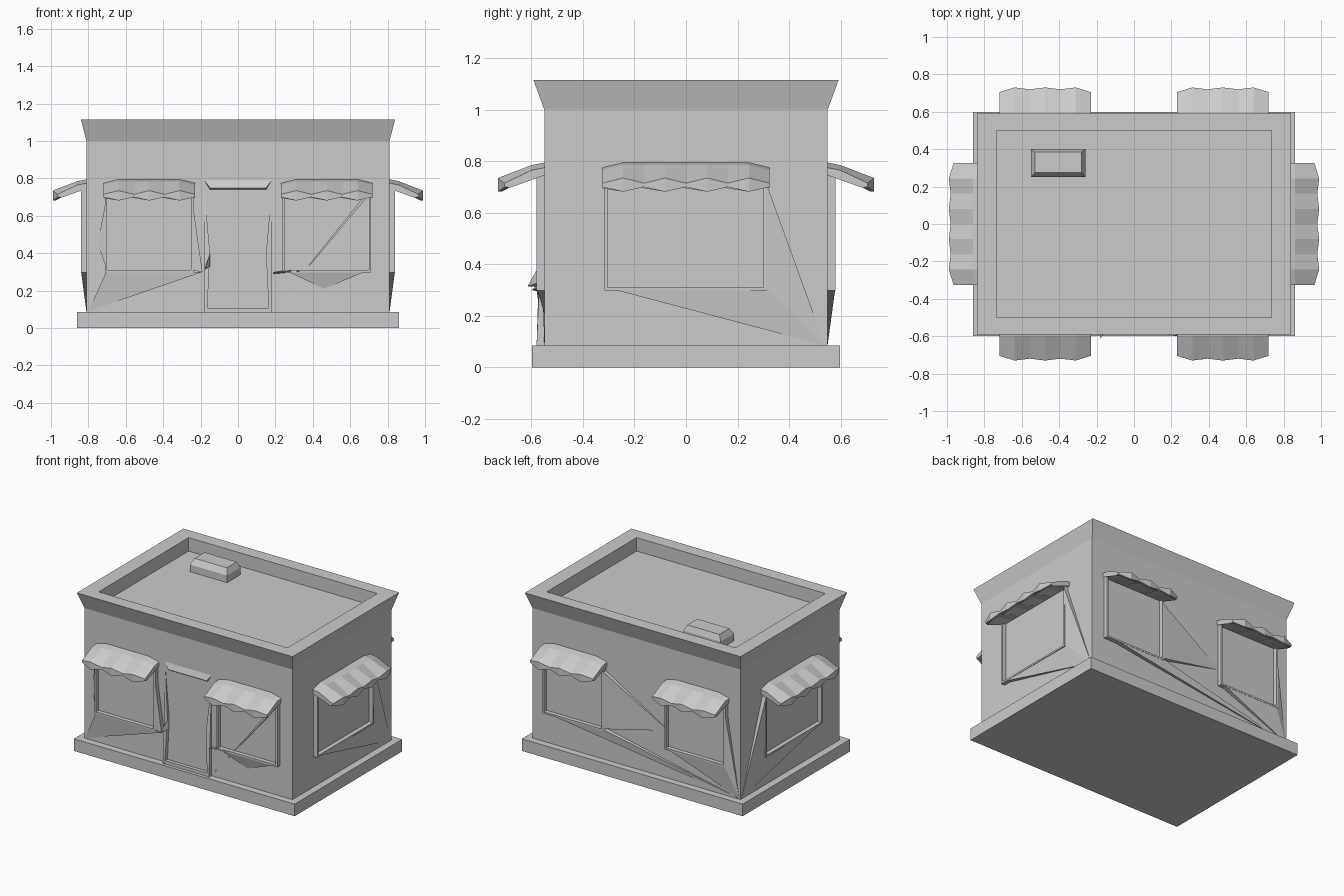
import bpy, bmesh
from mathutils import Vector

if "Cube" in bpy.data.objects:
    bpy.data.objects.remove(bpy.data.objects["Cube"])

grey = bpy.data.materials.new("light_grey")
grey.diffuse_color = (0.6, 0.6, 0.6, 1)
grey.use_nodes = True
grey.node_tree.nodes["Principled BSDF"].inputs["Base Color"].default_value = grey.diffuse_color

WX, WY = 0.81, 0.55          # wall half sizes
SIDES = {                    # (along wall, out from wall, height) -> world
    "front": lambda u, d, z: (u, -WY - d, z),
    "back": lambda u, d, z: (u, WY + d, z),
    "right": lambda u, d, z: (WX + d, u, z),
    "left": lambda u, d, z: (-WX - d, u, z),
}


def finish(name, bm):
    bmesh.ops.recalc_face_normals(bm, faces=bm.faces)
    me = bpy.data.meshes.new(name)
    bm.to_mesh(me)
    bm.free()
    me.materials.append(grey)
    ob = bpy.data.objects.new(name, me)
    bpy.context.collection.objects.link(ob)
    return ob


def loft(name, rings):
    """Skin a list of closed rings and cap both ends."""
    bm = bmesh.new()
    vs = [[bm.verts.new(p) for p in r] for r in rings]
    n = len(vs[0])
    for a, b in zip(vs, vs[1:]):
        for i in range(n):
            j = (i + 1) % n
            bm.faces.new((a[i], a[j], b[j], b[i]))
    bm.faces.new(vs[0])
    bm.faces.new(vs[-1])
    return finish(name, bm)


def rect(hx, hy, z, cx=0, cy=0):
    return [(cx - hx, cy - hy, z), (cx + hx, cy - hy, z),
            (cx + hx, cy + hy, z), (cx - hx, cy + hy, z)]


def solid(name, side, pts):
    """Convex solid from wall-local points."""
    bm = bmesh.new()
    for p in pts:
        bm.verts.new(SIDES[side](*p))
    bmesh.ops.convex_hull(bm, input=bm.verts)
    return finish(name, bm)


def wedge(side, *tri):
    """Sloping triangle of wall surface standing out from the wall."""
    solid(side + "_wall_wedge", side,
          list(tri) + [(u, -0.01, z) for u, d, z in tri])


def bar(name, side, u0, u1, z0, z1, d):
    solid(name, side, [(u, e, z) for u in (u0, u1) for z in (z0, z1) for e in (-0.01, d)])


def awning(side, u0, u1, cols):
    """Sloped canopy with a wavy hanging lip."""
    rings = []
    for i in range(cols + 1):
        u = u0 + (u1 - u0) * i / cols
        end = i in (0, cols)
        odd = i % 2
        out = 0.165 + (0.015 if odd else 0.005) - (0.015 if end else 0)
        top = 0.775 if end else 0.795
        lip = 0.735 if odd else 0.715
        low = 0.682 if odd else 0.70
        ring = [(0, top), (0.05, top - 0.01), (out, lip), (out, low),
                (out - 0.015, low), (out - 0.015, lip - 0.02), (0, 0.745)]
        rings.append([SIDES[side](u, d, z) for d, z in ring])
    loft(side + "_awning", rings)


def window(side, u0, u1):
    t = 0.012
    bar(side + "_window_frame_a", side, u0 - t, u0, 0.30, 0.75, 0.03)
    bar(side + "_window_frame_b", side, u1, u1 + t, 0.30, 0.75, 0.03)
    bar(side + "_window_sill", side, u0 - t, u1 + t, 0.298, 0.31, 0.03)


# Plinth, and walls with flared cornice and sunken roof
loft("plinth", [rect(0.86, 0.598, 0), rect(0.86, 0.598, 0.085)])
loft("walls", [rect(WX, WY, 0.08), rect(WX, WY, 1.0), rect(0.84, 0.592, 1.115),
               rect(0.735, 0.50, 1.115), rect(0.735, 0.50, 1.02)])

# Rooftop unit
loft("roof_unit", [rect(0.145, 0.075, 1.015, -0.405, 0.325),
                   rect(0.145, 0.075, 1.07, -0.405, 0.325),
                   rect(0.125, 0.055, 1.11, -0.405, 0.33)])

# Windows and awnings
for s in ("front", "back"):
    for k in (-1, 1):
        a, b = sorted((k * 0.25, k * 0.70))
        window(s, a, b)
        a, b = sorted((k * 0.23, k * 0.72))
        awning(s, a, b, 6)
for s in ("left", "right"):
    window(s, -0.305, 0.30)
    awning(s, -0.325, 0.325, 8)
    # warped wall running from the window to the back corner
    c = (0.54, 0, 0.085)
    wedge(s, (-0.31, 0.03, 0.31), (0.31, 0.025, 0.31), c)
    wedge(s, (0.31, 0.025, 0.31), (0.31, 0.03, 0.72), c)

# Warped front wall
wedge("front", (-0.70, 0.03, 0.31), (-0.19, 0.03, 0.30), (-0.80, 0, 0.09))
wedge("front", (-0.19, 0.03, 0.30), (-0.25, 0.03, 0.72), (-0.25, 0.03, 0.31))
wedge("front", (-0.70, 0.03, 0.31), (-0.70, 0.03, 0.72), (-0.75, 0, 0.45))
wedge("front", (0.25, 0.03, 0.31), (0.70, 0.03, 0.31), (0.46, 0, 0.21))
wedge("front", (0.18, 0, 0.09), (0.69, 0.02, 0.70), (0.67, 0.02, 0.70))

# Warped back wall
c = (-0.80, 0, 0.09)
wedge("back", (0.70, 0.03, 0.31), (0.25, 0.03, 0.31), c)
wedge("back", (0.25, 0.03, 0.31), (0.25, 0.03, 0.72), (-0.25, 0, 0.42))
wedge("back", (-0.25, 0.03, 0.31), (-0.70, 0.03, 0.31), c)
wedge("back", (-0.70, 0.03, 0.31), (-0.70, 0.03, 0.72), c)

# Door: tapering jambs, threshold and sloped head
for k in (-1, 1):
    solid("door_jamb", "front", [(k * 0.18, 0, 0.085), (k * 0.18, 0.03, 0.085),
                                 (k * 0.165, 0.03, 0.085), (k * 0.165, 0, 0.085),
                                 (k * 0.15, 0.02, 0.40), (k * 0.15, 0, 0.40),
                                 (k * 0.18, 0, 0.75)])
bar("door_threshold", "front", -0.17, 0.17, 0.085, 0.108, 0.025)
solid("door_head", "front", [(-0.18, 0, 0.79), (0.18, 0, 0.79), (-0.15, 0.015, 0.75),
                             (0.15, 0.015, 0.75), (-0.15, 0, 0.74), (0.15, 0, 0.74)])

# Sill stubs beside the door
solid("sill_stub", "front", [(-0.18, 0, 0.31), (-0.18, 0.065, 0.315), (-0.15, 0.02, 0.33),
                             (-0.15, 0.02, 0.395), (-0.15, 0, 0.39)])
solid("sill_stub", "front", [(0.19, 0, 0.29), (0.19, 0.05, 0.30), (0.25, 0.04, 0.31),
                             (0.35, 0.03, 0.305), (0.35, 0, 0.31)])
